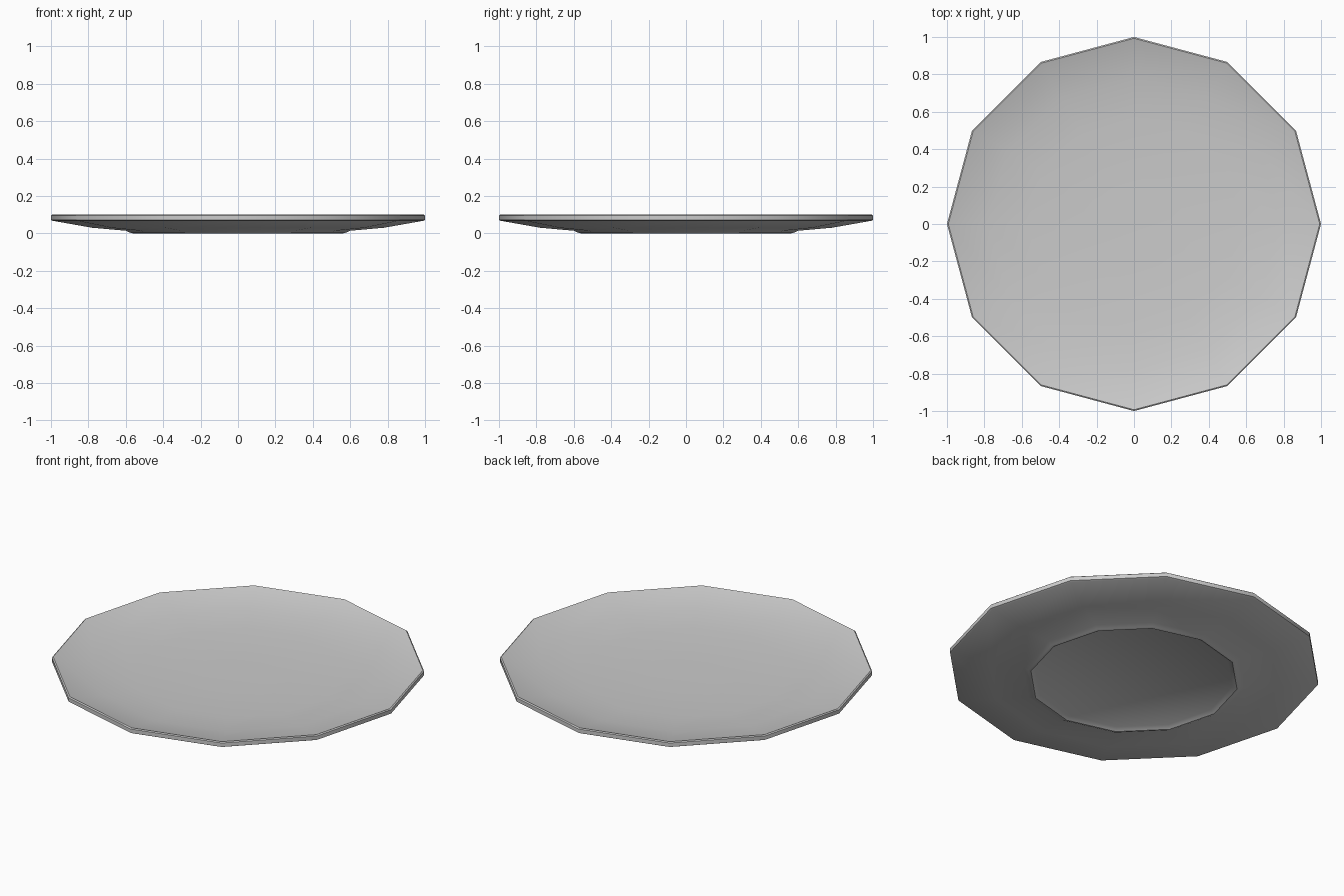
import bpy, bmesh
from math import cos, sin, tau, radians

if "Cube" in bpy.data.objects:
    bpy.data.objects.remove(bpy.data.objects["Cube"])

SIDES = 12


def lathe(name, profile):
    """Spin (radius, height) points into a closed solid with flat end caps."""
    bm = bmesh.new()
    rings = [[bm.verts.new((r * cos(tau * i / SIDES), r * sin(tau * i / SIDES), z))
              for i in range(SIDES)] for r, z in profile]
    for low, high in zip(rings, rings[1:]):
        for i in range(SIDES):
            j = (i + 1) % SIDES
            bm.faces.new((low[i], low[j], high[j], high[i]))
    bm.faces.new(rings[0][::-1])
    bm.faces.new(rings[-1])
    bmesh.ops.recalc_face_normals(bm, faces=bm.faces)
    mesh = bpy.data.meshes.new(name)
    bm.to_mesh(mesh)
    bm.free()
    obj = bpy.data.objects.new(name, mesh)
    bpy.context.collection.objects.link(obj)
    return obj


# Plate: recessed base, foot ring, sloping underside, bevelled rim, shallow dish
plate = lathe("plate", [
    (0.535, 0.015), (0.56, 0.0), (0.575, 0.003), (0.60, 0.014),
    (0.78, 0.03), (0.99, 0.067), (1.0, 0.072), (1.0, 0.095), (0.993, 0.10),
    (0.985, 0.097), (0.78, 0.06), (0.57, 0.042), (0.2, 0.036),
])

# Smooth shading, keeping the sharper edges
bpy.context.view_layer.objects.active = plate
plate.select_set(True)
bpy.ops.object.shade_smooth_by_angle(angle=radians(40))
